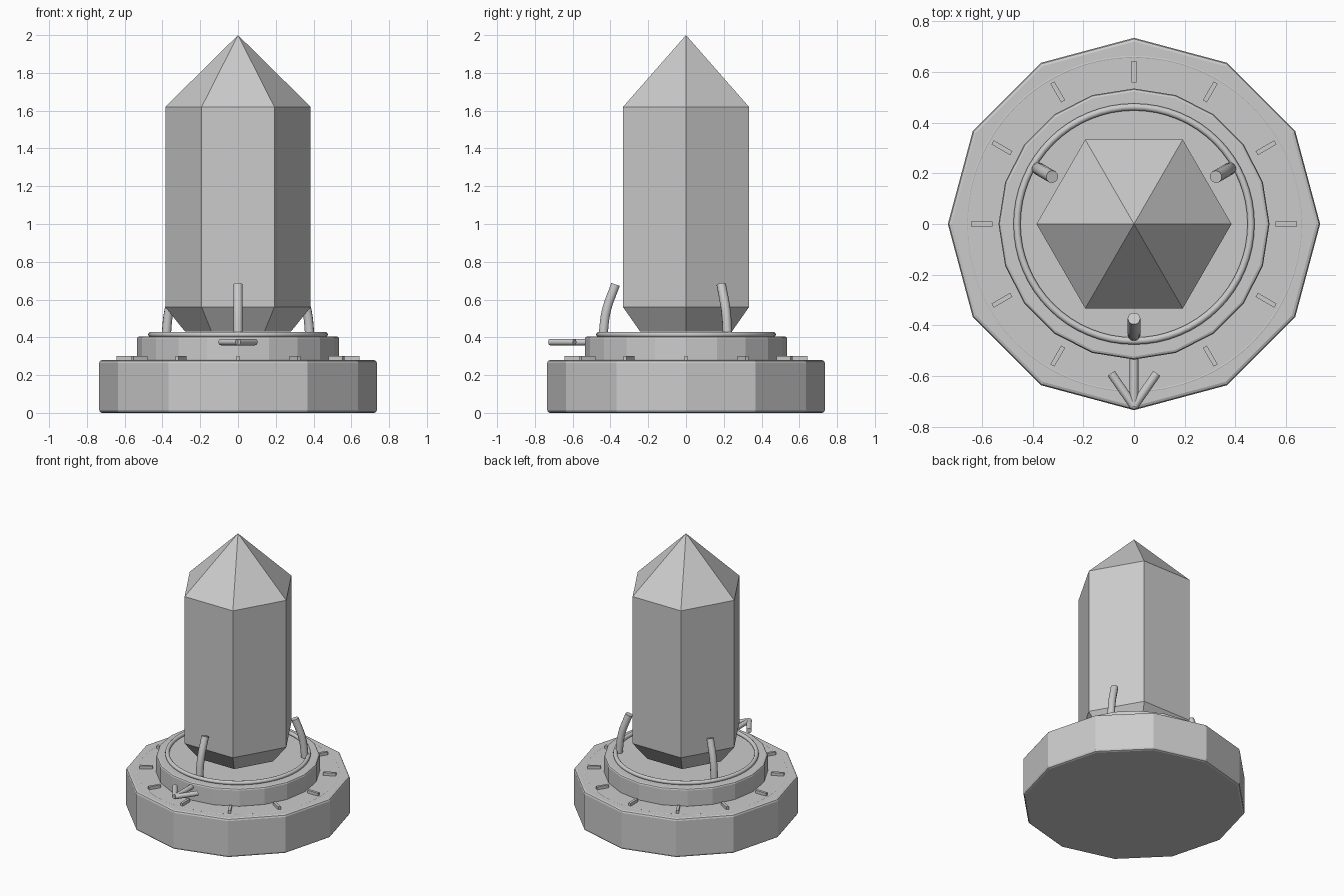
import bpy
import math
from mathutils import Vector

old = bpy.data.objects.get("Cube")
if old:
    bpy.data.objects.remove(old, do_unlink=True)

# One plain grey for everything
grey = bpy.data.materials.new("plain_grey")
grey.use_nodes = True
grey.diffuse_color = (0.6, 0.6, 0.6, 1)
grey.node_tree.nodes["Principled BSDF"].inputs["Base Color"].default_value = (0.6, 0.6, 0.6, 1)


def finish(obj, name, smooth=False):
    obj.name = name
    obj.data.materials.append(grey)
    if smooth:
        bpy.ops.object.shade_smooth_by_angle(angle=math.radians(50))
    return obj


def lathe(name, profile, sides):
    """Faceted solid from (radius, z) rings, first corner on +x; radius 0 ends in a point."""
    verts, faces, rings = [], [], []
    for r, z in profile:
        count = sides if r else 1
        rings.append([len(verts) + i for i in range(count)])
        for i in range(count):
            a = math.tau * i / sides
            verts.append((r * math.cos(a), r * math.sin(a), z))
    for low, high in zip(rings, rings[1:]):
        for i in range(sides):
            j = (i + 1) % sides
            if len(high) == 1:
                faces.append((low[i], low[j], high[0]))
            else:
                faces.append((low[i], low[j], high[j], high[i]))
    faces.append(rings[0][::-1])
    if len(rings[-1]) > 1:
        faces.append(rings[-1])
    mesh = bpy.data.meshes.new(name)
    mesh.from_pydata(verts, [], faces)
    obj = bpy.data.objects.new(name, mesh)
    bpy.context.collection.objects.link(obj)
    return finish(obj, name)


def slab(name, radius, bottom, top, sides, bevel):
    """Polygonal disc with softened rims."""
    k = bevel * 0.3
    half = [(radius - bevel, 0), (radius - k, k), (radius, bevel)]
    profile = [(r, bottom + z) for r, z in half] + [(r, top - z) for r, z in half[::-1]]
    return lathe(name, profile, sides)


def ring(name, radius, thickness, z):
    bpy.ops.mesh.primitive_torus_add(major_radius=radius, minor_radius=thickness,
                                     major_segments=64, minor_segments=12, location=(0, 0, z))
    return finish(bpy.context.object, name, True)


def rod(name, start, end, radius):
    start, end = Vector(start), Vector(end)
    bpy.ops.mesh.primitive_cylinder_add(vertices=16, radius=radius, depth=(end - start).length,
                                        location=(start + end) / 2)
    obj = bpy.context.object
    obj.rotation_euler = (end - start).to_track_quat('Z', 'Y').to_euler()
    return finish(obj, name, True)


def claw(name, angle):
    """Bent round prong leaning in towards the crystal."""
    curve = bpy.data.curves.new(name, 'CURVE')
    curve.dimensions = '3D'
    curve.bevel_depth = 0.025
    curve.bevel_resolution = 3
    curve.resolution_u = 6
    curve.use_fill_caps = True
    spline = curve.splines.new('BEZIER')
    path = [(0.44, 0.40), (0.422, 0.54), (0.373, 0.68)]
    spline.bezier_points.add(len(path) - 1)
    for point, (r, z) in zip(spline.bezier_points, path):
        point.co = (r * math.cos(angle), r * math.sin(angle), z)
        point.handle_left_type = point.handle_right_type = 'AUTO'
    obj = bpy.data.objects.new(name, curve)
    bpy.context.collection.objects.link(obj)
    return finish(obj, name)


# Stepped base
slab("base", 0.735, 0, 0.28, 12, 0.015)
slab("upper_disc", 0.535, 0.27, 0.405, 20, 0.012)
ring("dial_groove_ring", 0.66, 0.006, 0.275)
ring("disc_rim_ring", 0.462, 0.014, 0.415)

# Hour ticks around the dial
for i in range(12):
    a = math.tau * i / 12
    bpy.ops.mesh.primitive_cube_add(size=1, location=(0.602 * math.cos(a), 0.602 * math.sin(a), 0.288))
    tick = bpy.context.object
    tick.scale = (0.085, 0.018, 0.026)
    tick.rotation_euler.z = a
    finish(tick, f"dial_tick_{i + 1}")

# Arrow pointing forward
tip = (0, -0.72, 0.375)
rod("arrow_stem", (0, -0.50, 0.375), tip, 0.017)
for side, x in (("left", 0.09), ("right", -0.09)):
    rod(f"arrow_barb_{side}", (x, -0.59, 0.375), tip, 0.017)

# Crystal and the three claws around it
lathe("crystal", [(0.28, 0.43), (0.385, 0.56), (0.385, 1.62), (0, 2.0)], 6)
for name, degrees in (("front_claw", -90), ("back_left_claw", 30), ("back_right_claw", 150)):
    claw(name, math.radians(degrees))
